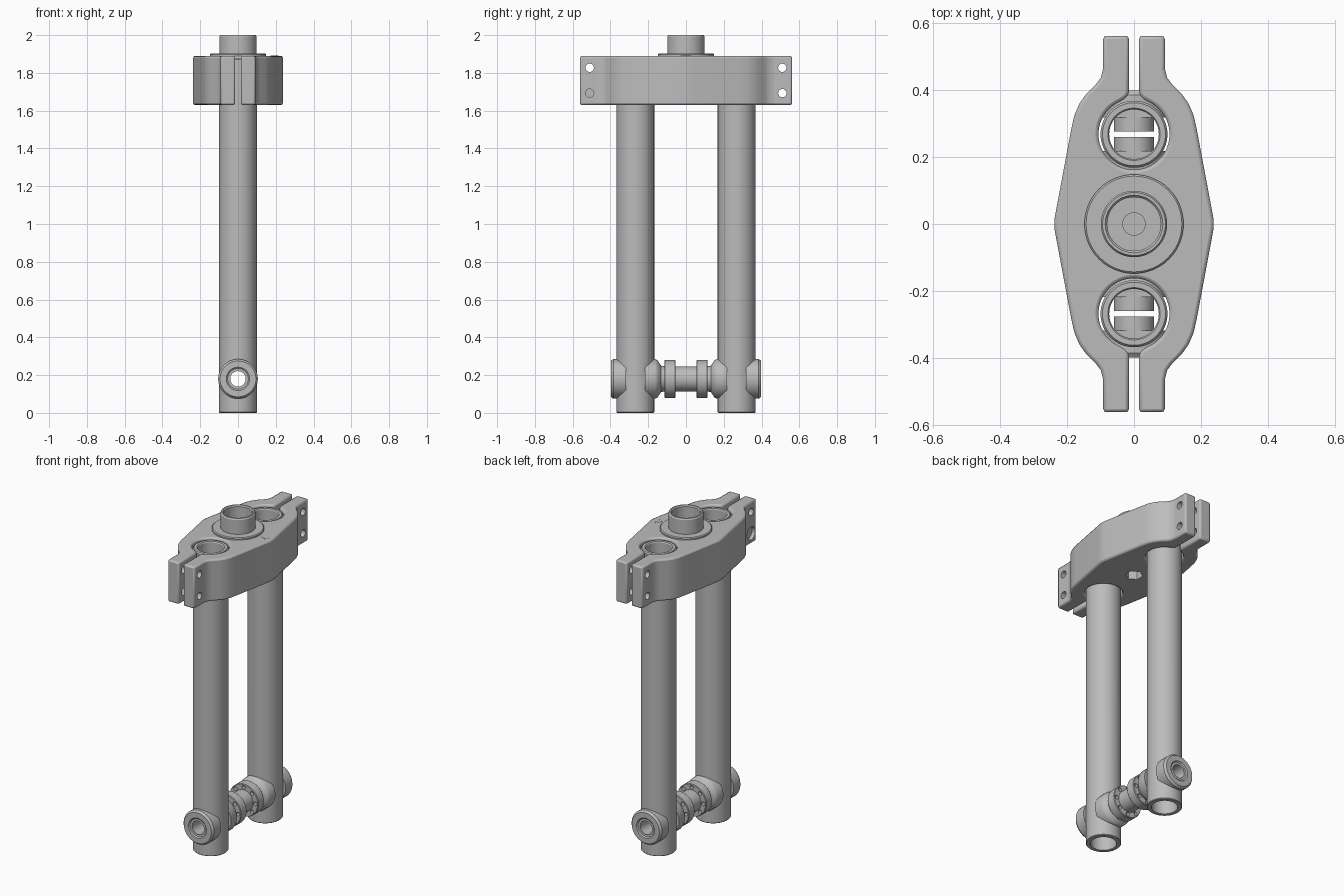
import bpy, bmesh, math
from mathutils import Matrix, Vector

cube = bpy.data.objects.get("Cube")
if cube:
    bpy.data.objects.remove(cube)

grey = bpy.data.materials.new("plain grey")
grey.use_nodes = True
COLOUR = (0.5, 0.5, 0.5, 1)
grey.diffuse_color = COLOUR
grey.node_tree.nodes["Principled BSDF"].inputs["Base Color"].default_value = COLOUR

ALONG_Y = Matrix.Rotation(-math.pi / 2, 4, 'X')
ALONG_X = Matrix.Rotation(math.pi / 2, 4, 'Y')
AXLE_Z, LEG_Y = 0.18, 0.268
CROWN_LOW, CROWN_TOP = 1.63, 1.89


def finish(name, bm, smooth=True):
    bmesh.ops.recalc_face_normals(bm, faces=bm.faces)
    mesh = bpy.data.meshes.new(name)
    bm.to_mesh(mesh)
    bm.free()
    mesh.materials.append(grey)
    ob = bpy.data.objects.new(name, mesh)
    bpy.context.collection.objects.link(ob)
    if smooth:
        bpy.ops.object.select_all(action='DESELECT')
        ob.select_set(True)
        bpy.context.view_layer.objects.active = ob
        bpy.ops.object.shade_smooth_by_angle(angle=math.radians(30))
    return ob


def lathe(name, profile, matrix=Matrix(), n=48):
    """Turn a closed (radius, height) profile around the local z axis."""
    bm = bmesh.new()
    rings = [[bm.verts.new(matrix @ Vector((r * math.cos(a), r * math.sin(a), h)))
              for a in (math.tau * i / n for i in range(n))] for r, h in profile]
    for a, b in zip(rings, rings[1:] + rings[:1]):
        for i in range(n):
            j = (i + 1) % n
            bm.faces.new((a[i], a[j], b[j], b[i]))
    return finish(name, bm)


def prism(name, outline, low, high, smooth=True):
    bm = bmesh.new()
    face = bm.faces.new([bm.verts.new((x, y, low)) for x, y in outline])
    new = bmesh.ops.extrude_face_region(bm, geom=[face])["geom"]
    bmesh.ops.translate(bm, vec=(0, 0, high - low),
                        verts=[v for v in new if isinstance(v, bmesh.types.BMVert)])
    return finish(name, bm, smooth)


def cut(target, name, pieces):
    """Subtract cylinders given as (radius, depth, centre, rotation, sides)."""
    bm = bmesh.new()
    for r, depth, centre, rot, n in pieces:
        bmesh.ops.create_cone(bm, cap_ends=True, segments=n, radius1=r, radius2=r,
                              depth=depth, matrix=Matrix.Translation(centre) @ rot)
    cutter = finish(name, bm, False)
    cutter.hide_render = True
    cutter.hide_set(True)
    mod = target.modifiers.new("holes", 'BOOLEAN')
    mod.operation, mod.solver, mod.object = 'DIFFERENCE', 'EXACT', cutter


# Crown: one quarter outline with clamp ear, slot and leg bore, mirrored twice
SLOT, BORE = 0.015, 0.106
quarter = [(0.238, 0.012), (0.232, 0.045), (0.187, 0.285), (0.178, 0.325), (0.163, 0.36),
           (0.143, 0.388), (0.113, 0.418), (0.099, 0.437), (0.092, 0.465), (0.092, 0.562),
           (SLOT, 0.562), (SLOT, 0.395), (0.019, 0.383), (0.028, 0.374)]
quarter += [(BORE * math.sin(a), LEG_Y + BORE * math.cos(a))
            for a in (math.radians(24 + 6 * i) for i in range(27))]
back = quarter + [(-x, y) for x, y in reversed(quarter)]
outline = back + [(x, -y) for x, y in reversed(back)]
crown = prism("crown", outline, CROWN_LOW, CROWN_TOP)
bevel = crown.modifiers.new("edges", 'BEVEL')
bevel.width, bevel.segments, bevel.limit_method = 0.01, 2, 'ANGLE'
bevel.angle_limit = math.radians(50)

# Clamp bolt holes with counterbores, steerer socket and six-sided recess below
holes = [(0.081, 0.3, (0, 0, 1.90), Matrix(), 48), (0.05, 0.2, (0, 0, 1.6), Matrix(), 6)]
for y in (-0.51, 0.51):
    for z in (1.693, 1.827):
        holes.append((0.022, 0.4, (0, y, z), ALONG_X, 24))
        for x in (-0.12, 0.12):
            holes.append((0.04, 0.1, (x, y, z), ALONG_X, 32))
cut(crown, "crown_cutter", holes)

# Steerer, its seat and the small disc at the bottom of its socket
lathe("steerer", [(0.08, 1.76), (0.099, 1.76), (0.099, 1.992), (0.094, 2.0),
                  (0.086, 2.0), (0.08, 1.993)])
lathe("steerer_seat", [(0.09, 1.88), (0.148, 1.88), (0.148, 1.898), (0.143, 1.903), (0.09, 1.903)])
prism("socket_disc", [(0.035 * math.cos(i * math.tau / 24), 0.035 * math.sin(i * math.tau / 24))
                      for i in range(24)], 1.748, 1.757)

# Direction arrow plate
arrow = [(0.172, -0.014), (0.192, -0.014), (0.192, -0.028), (0.215, 0)]
prism("arrow_plate", arrow + [(x, -y) for x, y in reversed(arrow[:3])],
      CROWN_TOP - 0.002, CROWN_TOP + 0.001, False)

# Axle parts, as (radius, distance outward from the centre)
AXLE = 0.041
outer_cap = [(AXLE, 0.276), (0.06, 0.276), (0.06, 0.318), (0.105, 0.318), (0.105, 0.385),
             (0.095, 0.398), (0.062, 0.398), (0.055, 0.392), (AXLE, 0.392)]
inner_cap = [(AXLE, 0.26), (0.06, 0.26), (0.06, 0.218), (0.105, 0.218), (0.105, 0.163),
             (0.098, 0.15), (0.07, 0.132), (0.066, 0.11), (AXLE, 0.11)]
flange = [(0.06, 0.055), (0.097, 0.055), (0.1, 0.059), (0.1, 0.111), (0.097, 0.115), (0.06, 0.115)]

for side, word in ((-1, "front"), (1, "back")):
    # Hollow leg, bored through for the axle
    leg = lathe(word + "_leg", [(0.074, 0), (0.096, 0), (0.1, 0.004), (0.1, 1.872),
                                (0.094, 1.88), (0.078, 1.88), (0.074, 1.874)],
                Matrix.Translation((0, side * LEG_Y, 0)), 64)
    cut(leg, word + "_leg_cutter",
        [(0.059, 0.4, (0, side * LEG_Y, AXLE_Z), ALONG_Y, 48)])

    # Axle caps either side of the leg
    turn = Matrix.Translation((0, 0, AXLE_Z)) @ Matrix.Rotation(-side * math.pi / 2, 4, 'X')
    caps = [lathe(word + "_outer_cap", outer_cap, turn), lathe(word + "_inner_cap", inner_cap, turn)]
    for cap in caps:
        cut(cap, cap.name + "_cutter", [(0.0745, 0.14, (0, side * LEG_Y, AXLE_Z + dz), Matrix(), 64)
                                        for dz in (-0.13, 0.13)])

    # Hub flange with a ring of small holes
    hub = lathe(word + "_flange", flange, turn)
    cut(hub, word + "_flange_cutter",
        [(0.012, 0.1, (0.081 * math.cos(a), side * 0.085, AXLE_Z + 0.081 * math.sin(a)), ALONG_Y, 12)
         for a in (math.tau * i / 8 for i in range(8))])

# Hub shell between the flanges
lathe("hub_shell", [(AXLE, -0.112), (0.066, -0.112), (0.066, 0.112), (AXLE, 0.112)],
      Matrix.Translation((0, 0, AXLE_Z)) @ ALONG_Y)
